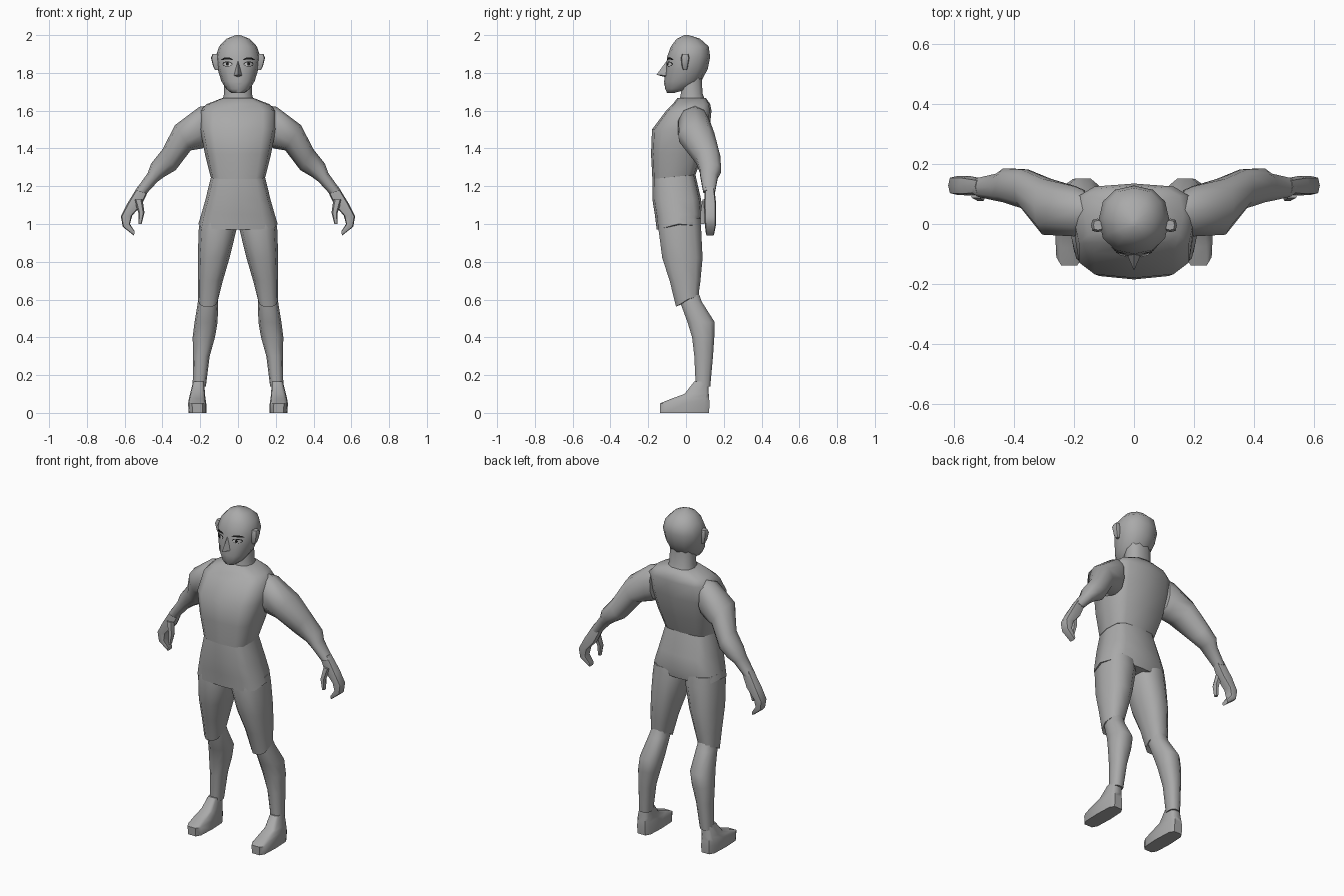
import bpy, bmesh
from math import sin, cos, pi, radians
from mathutils import Vector
from mathutils.bvhtree import BVHTree

cube = bpy.data.objects.get("Cube")
if cube:
    bpy.data.objects.remove(cube)


def material(name, rgb):
    m = bpy.data.materials.new(name)
    m.use_nodes = True
    m.diffuse_color = (*rgb, 1)
    m.node_tree.nodes["Principled BSDF"].inputs["Base Color"].default_value = (*rgb, 1)
    return m


GREY = material("body grey", (0.4, 0.4, 0.4))
DARK = material("brow black", (0.01, 0.01, 0.01))
WHITE = material("eye white", (0.55, 0.55, 0.55))


def finish(name, bm, mat, mirror, angle=55):
    me = bpy.data.meshes.new(name)
    bmesh.ops.recalc_face_normals(bm, faces=bm.faces)
    bm.to_mesh(me)
    bm.free()
    me.materials.append(mat)
    me.shade_smooth()
    me.set_sharp_from_angle(angle=radians(angle))
    ob = bpy.data.objects.new(name, me)
    bpy.context.collection.objects.link(ob)
    if mirror:
        ob.modifiers.new("Mirror", 'MIRROR').use_mirror_merge = False
    return ob


def loft(name, rings, sides=10, power=0.8, mirror=False, angle=55):
    """Each ring: two end points (xa, za), (xb, zb), depth range y0..y1, dip front, dip back."""
    bm = bmesh.new()
    loops = []
    for xa, za, xb, zb, y0, y1, *dip in rings:
        front, back = (dip + [0, 0])[:2]
        loop = []
        for i in range(sides):
            t = 2 * pi * i / sides
            c, s = cos(t), sin(t)
            c = abs(c) ** power * (1 if c > 0 else -1)
            s = abs(s) ** power * (1 if s > 0 else -1)
            z = (za + zb) / 2 + c * (zb - za) / 2 + abs(s) * (back if s > 0 else front)
            loop.append(bm.verts.new(((xa + xb) / 2 + c * (xb - xa) / 2,
                                      (y0 + y1) / 2 + s * (y1 - y0) / 2, z)))
        loops.append(loop)
    for a, b in zip(loops, loops[1:]):
        for i in range(sides):
            j = (i + 1) % sides
            bm.faces.new((a[i], a[j], b[j], b[i]))
    bm.faces.new(loops[0])
    bm.faces.new(loops[-1])
    return finish(name, bm, GREY, mirror, angle)


def layers(*rows):
    """Symmetric level rings from z, half width, y0, y1 and optional dips."""
    return [(-w, z, w, z, y0, y1, *dip) for z, w, y0, y1, *dip in rows]


def uprights(*rows):
    """Level rings for a limb from z, inner x, outer x, y0, y1 and optional dips."""
    return [(x0, z, x1, z, y0, y1, *dip) for z, x0, x1, y0, y1, *dip in rows]


# Trunk
loft("chest", layers((1.25, .145, -.178, .05, -.012, .01), (1.37, .175, -.185, .09),
                     (1.5, .2, -.18, .125), (1.6, .2, -.105, .135),
                     (1.635, .165, -.07, .128), (1.668, .08, -.045, .105)),
     sides=12, power=.6)
loft("pelvis", layers((1.25, .143, -.178, .05, -.012, .01), (1.13, .172, -.178, .08),
                      (1.05, .195, -.165, .088), (1.0, .21, -.155, .075, -.03, -.01)),
     sides=12, power=.6)

# Legs
loft("thigh", uprights((1.03, .015, .2, -.145, .08), (.97, .008, .208, -.15, .085),
                       (.82, .045, .213, -.13, .092), (.7, .08, .213, -.09, .08),
                       (.6, .105, .212, -.055, .068, -.04, .02)), mirror=True)
loft("calf", uprights((.66, .115, .195, -.045, .06), (.59, .105, .212, -.035, .085),
                      (.48, .108, .23, .005, .155), (.4, .122, .24, .03, .152),
                      (.3, .15, .238, .042, .145), (.14, .17, .24, .05, .13)), mirror=True)
loft("foot", uprights((0, .168, .262, -.14, .125), (.05, .168, .264, -.142, .128),
                      (.075, .172, .26, -.08, .125), (.1, .175, .254, -.01, .122),
                      (.165, .178, .238, .042, .118)), power=.5, mirror=True, angle=50)

# Arms with curled hands
loft("arm", [(.17, 1.625, .16, 1.42, -.02, .115), (.205, 1.62, .19, 1.4, -.045, .13),
             (.333, 1.524, .25, 1.39, -.04, .155), (.4, 1.395, .33, 1.285, .05, .185),
             (.46, 1.32, .39, 1.25, .07, .188), (.478, 1.27, .425, 1.225, .075, .17),
             (.542, 1.18, .485, 1.16, .09, .155)], power=.9, mirror=True)
loft("hand", [(.53, 1.2, .475, 1.175, .1, .15), (.585, 1.11, .51, 1.1, .095, .16),
              (.62, 1.04, .56, 1.045, .097, .16), (.61, .985, .572, 1.0, .1, .158),
              (.55, .938, .548, .963, .105, .15)], sides=8, power=.6, mirror=True)
loft("thumb", [(.55, 1.13, .505, 1.13, .085, .125), (.528, 1.06, .495, 1.06, .075, .11),
               (.528, 1.0, .51, 1.0, .075, .1)], sides=6, mirror=True)

# Head and neck
loft("neck", layers((1.64, .085, -.04, .11), (1.69, .074, -.03, .09), (1.78, .074, -.03, .085)))
head = loft("head", layers((1.693, .035, -.1, -.03, 0, .01), (1.715, .062, -.11, .03),
                           (1.755, .088, -.116, .08), (1.82, .108, -.106, .115),
                           (1.885, .118, -.1, .128), (1.94, .1, -.08, .12),
                           (1.98, .062, -.05, .075), (2.0, .012, -.01, .015)),
            sides=12, power=.9, angle=70)
loft("ear", uprights((1.815, .1, .122, -.015, .005), (1.835, .1, .132, -.022, .01),
                     (1.88, .1, .143, -.027, .018), (1.9, .105, .135, -.02, .012)),
     sides=8, power=.6, mirror=True)

# Nose wedge
bm = bmesh.new()
bridge, tip, left, right, base = [bm.verts.new(p) for p in (
    (0, -.098, 1.87), (0, -.156, 1.79), (.026, -.095, 1.785), (-.026, -.095, 1.785), (0, -.1, 1.775))]
for f in ((bridge, tip, left), (bridge, right, tip), (tip, base, left), (tip, right, base)):
    bm.faces.new(f)
finish("nose", bm, GREY, False)

# Face plates laid onto the head surface
tree = BVHTree.FromPolygons([v.co for v in head.data.vertices],
                            [p.vertices for p in head.data.polygons])


def plate(name, cx, cz, w, h, mat, lift, arch=0):
    """Lens shaped strip, arched upward in the middle when asked."""
    bm = bmesh.new()
    rows = []
    for i in range(9):
        u = -1 + i / 4
        half = h * (1 - u * u) ** .5 + .0008
        pair = []
        for side in (-1, 1):
            x, z = cx + w * u, cz + side * half + arch * (1 - u * u)
            hit = tree.ray_cast(Vector((x, -1, z)), Vector((0, 1, 0)))[0]
            pair.append(bm.verts.new((x, (hit.y if hit else -.09) - lift, z)))
        rows.append(pair)
    for a, b in zip(rows, rows[1:]):
        bm.faces.new((a[0], b[0], b[1], a[1]))
    finish(name, bm, mat, True)


plate("eye_outline", .056, 1.847, .027, .0125, DARK, .002)
plate("eye_white", .056, 1.846, .023, .0095, WHITE, .004)
plate("iris", .056, 1.847, .008, .008, DARK, .006)
plate("eyebrow", .058, 1.869, .031, .005, DARK, .004, arch=.008)
plate("mouth", .0, 1.742, .03, .0015, GREY, .003)
